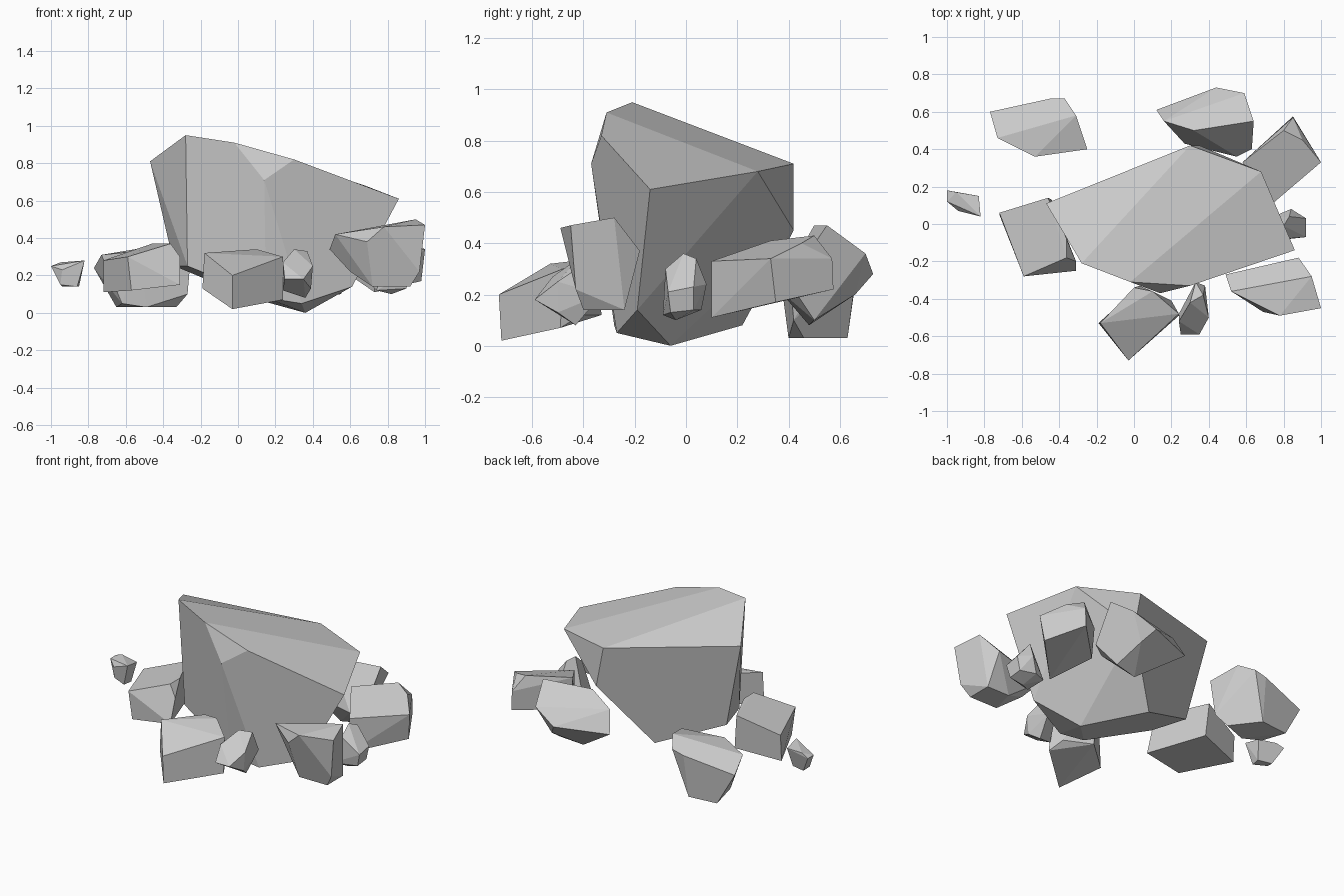
import bpy, bmesh, math


def rock(name, *corners):
    """A faceted stone: convex hull of a few corners, near-flat facets merged."""
    bm = bmesh.new()
    for c in corners:
        bm.verts.new(c)
    bmesh.ops.convex_hull(bm, input=bm.verts[:])
    loose = [v for v in bm.verts if not v.link_faces]
    bmesh.ops.delete(bm, geom=loose, context='VERTS')
    bmesh.ops.dissolve_limit(bm, angle_limit=math.radians(11),
                             verts=bm.verts[:], edges=bm.edges[:])
    bmesh.ops.recalc_face_normals(bm, faces=bm.faces[:])
    me = bpy.data.meshes.new(name)
    bm.to_mesh(me)
    bm.free()
    ob = bpy.data.objects.new(name, me)
    bpy.context.collection.objects.link(ob)
    return ob


# Large central boulder with a sloping top
rock("boulder",
     (-.28, -.21, .95), (-.47, .11, .81), (.30, .42, .71), (.68, .28, .68),
     (.86, -.14, .61), (.14, -.37, .71), (-.02, -.31, .91), (.30, -.33, .82),
     (.15, -.28, .08), (.34, -.27, .05), (.36, -.06, 0), (.61, -.19, .14),
     (.07, .22, .08), (.35, .42, .45), (-.34, .07, .25), (-.27, -.16, .25))

# Stones behind
rock("back_left_stone",
     (-.77, .60, .24), (-.73, .46, .31), (-.53, .36, .33), (-.25, .40, .33),
     (-.31, .58, .38), (-.37, .67, .33), (-.45, .67, .31), (-.65, .61, .03),
     (-.46, .63, .03), (-.33, .46, .03), (-.49, .40, .03), (-.62, .43, .05),
     (-.27, .42, .10))
rock("back_stone",
     (.12, .61, .27), (.16, .55, .40), (.32, .50, .47), (.64, .55, .47),
     (.59, .70, .36), (.44, .73, .28), (.63, .40, .25), (.55, .36, .22),
     (.27, .43, .22), (.40, .48, .08), (.55, .50, .10), (.50, .66, .20))

# Stones on the right
rock("back_right_stone",
     (.73, .10, .33), (.73, .10, .11), (1, .33, .34), (.98, .35, .17),
     (.85, .57, .34), (.85, .575, .22), (.58, .33, .41), (.80, .50, .43),
     (.60, .33, .20), (.89, .49, .22), (.90, .45, .40))
rock("front_right_stone",
     (.49, -.27, .34), (.52, -.36, .42), (.95, -.28, .50), (1, -.45, .47),
     (.78, -.49, .46), (.69, -.47, .38), (.88, -.18, .37), (.97, -.43, .22),
     (.92, -.40, .14), (.72, -.40, .14), (.76, -.24, .14), (.92, -.24, .14),
     (.60, -.31, .22))
rock("right_pebble",
     (.80, -.08, .30), (.80, -.01, .36), (.83, .04, .34), (.92, .03, .23),
     (.92, -.07, .21), (.84, .08, .24), (.80, .06, .14), (.82, -.04, .10),
     (.74, -.09, .12), (.90, -.06, .13), (.90, .03, .14), (.72, .03, .14))

# Stones in front
rock("front_stone",
     (-.03, -.73, .20), (-.03, -.72, .02), (-.18, -.53, .32), (-.19, -.53, .13),
     (0, -.34, .33), (.10, -.36, .34), (.24, -.48, .30), (.24, -.49, .07),
     (.03, -.33, .12), (.20, -.41, .12))
rock("front_pebble",
     (.25, -.59, .18), (.35, -.59, .18), (.40, -.50, .25), (.24, -.52, .27),
     (.30, -.42, .34), (.37, -.38, .33), (.33, -.31, .25), (.39, -.50, .13),
     (.36, -.43, .08), (.24, -.48, .12), (.38, -.33, .20))

# Stones on the left
rock("left_stone",
     (-.72, .06, .28), (-.72, .05, .11), (-.46, .14, .37), (-.44, .13, .15),
     (-.36, -.08, .37), (-.31, -.20, .30), (-.31, -.25, .15), (-.36, -.18, .37),
     (-.59, -.28, .30), (-.57, -.27, .12))
rock("left_pebble",
     (-1, .18, .25), (-1, .12, .25), (-.95, .17, .27), (-.83, .15, .26),
     (-.82, .04, .28), (-.94, .07, .23), (-.95, .09, .15), (-.94, .14, .14),
     (-.86, .06, .14), (-.85, .12, .14))
